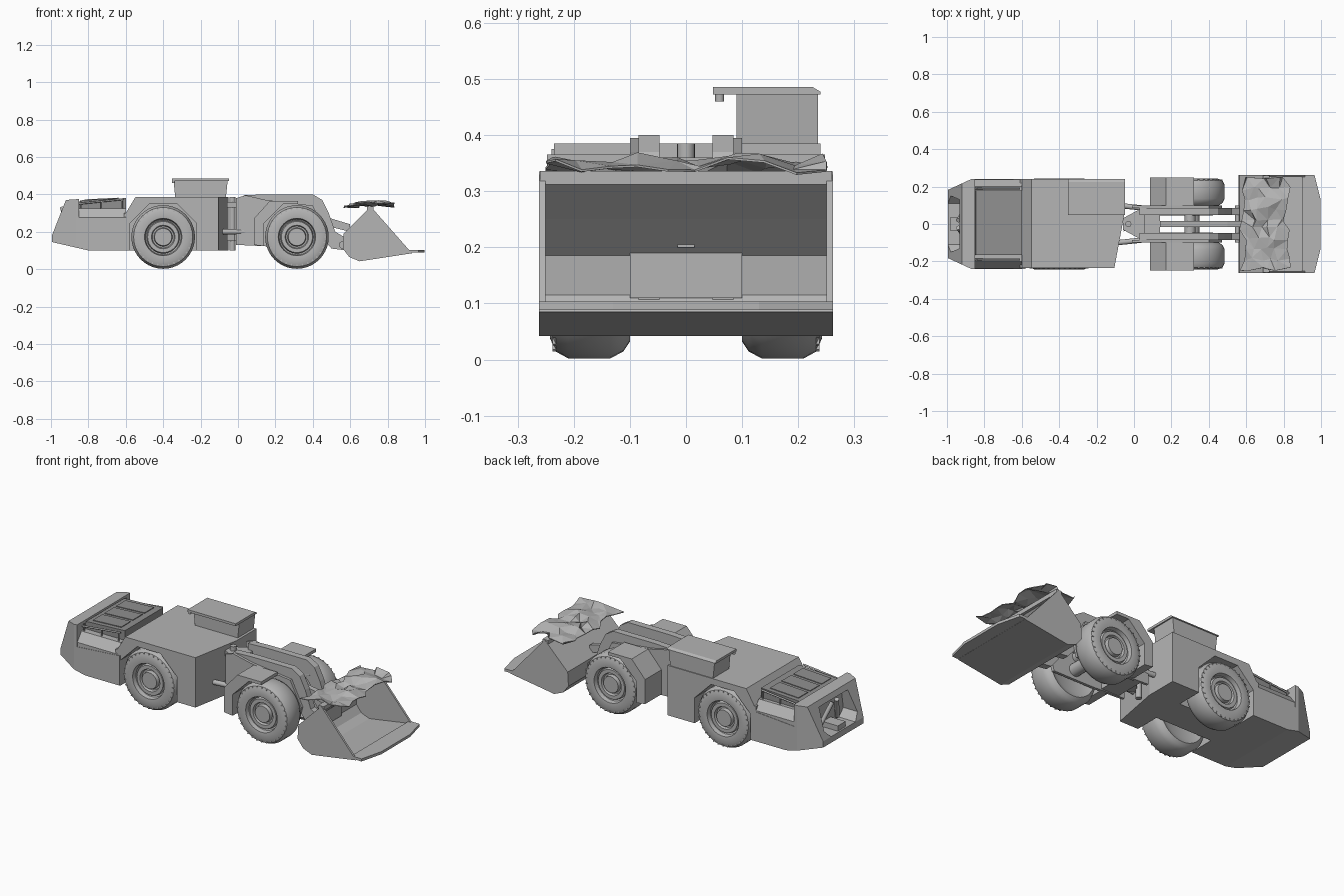
import bpy, bmesh, math, random
from mathutils import Vector, Matrix

random.seed(4)
cube = bpy.data.objects.get("Cube")
if cube:
    bpy.data.objects.remove(cube, do_unlink=True)


def material(name, v):
    m = bpy.data.materials.new(name)
    m.use_nodes = True
    m.diffuse_color = (v, v, v, 1)
    m.node_tree.nodes["Principled BSDF"].inputs["Base Color"].default_value = (v, v, v, 1)
    return m


GREY = material("light grey", 0.46)
DARK = material("dark grey", 0.28)


def finish(name, bm, mat=GREY, smooth=None):
    bmesh.ops.recalc_face_normals(bm, faces=bm.faces)
    me = bpy.data.meshes.new(name)
    bm.to_mesh(me)
    bm.free()
    me.materials.append(mat)
    ob = bpy.data.objects.new(name, me)
    bpy.context.collection.objects.link(ob)
    if smooth:
        bpy.ops.object.select_all(action='DESELECT')
        ob.select_set(True)
        bpy.context.view_layer.objects.active = ob
        bpy.ops.object.shade_smooth_by_angle(angle=math.radians(smooth))
    return ob


def prism(name, pts, a, b, axis='y', mat=GREY):
    """Extrude an outline from a to b; the outline lies in the other two axes."""
    place = {'x': lambda p, t: (t, p[0], p[1]),
             'y': lambda p, t: (p[0], t, p[1]),
             'z': lambda p, t: (p[0], p[1], t)}[axis]
    bm = bmesh.new()
    lo = [bm.verts.new(place(p, a)) for p in pts]
    hi = [bm.verts.new(place(p, b)) for p in pts]
    bm.faces.new(lo)
    bm.faces.new(hi)
    for i in range(len(pts)):
        j = (i + 1) % len(pts)
        bm.faces.new((lo[i], lo[j], hi[j], hi[i]))
    return finish(name, bm, mat)


def box(name, x0, x1, y0, y1, z0, z1, mat=GREY):
    return prism(name, [(x0, z0), (x1, z0), (x1, z1), (x0, z1)], y0, y1, 'y', mat)


def rod(name, a, b, r, mat=GREY):
    a, b = Vector(a), Vector(b)
    bm = bmesh.new()
    rot = (b - a).to_track_quat('Z', 'Y').to_matrix().to_4x4()
    bmesh.ops.create_cone(bm, cap_ends=True, segments=16, radius1=r, radius2=r,
                          depth=(b - a).length, matrix=Matrix.Translation((a + b) / 2) @ rot)
    return finish(name, bm, mat, 40)


def cut(ob, tool, op='DIFFERENCE'):
    mod = ob.modifiers.new("cut", 'BOOLEAN')
    mod.operation, mod.object, mod.solver = op, tool, 'EXACT'
    bpy.context.view_layer.objects.active = ob
    bpy.ops.object.modifier_apply(modifier=mod.name)
    bpy.data.objects.remove(tool, do_unlink=True)


def octagon(cx, cz, r):
    angles = [math.pi / 8 + i * math.pi / 4 for i in range(8)]
    return [(cx + r * math.cos(t), cz + r * math.sin(t)) for t in angles]


def wheel(name, x, side):
    # Lathe profile as (radius, distance out from the inner face)
    profile = [(0, .02), (.1, .02), (.14, 0), (.158, .012), (.17, .035), (.17, .11),
               (.158, .132), (.135, .142), (.1, .138), (.095, .115), (.088, .11),
               (.083, .125), (.063, .125), (.058, .11), (.05, .11), (.046, .13), (0, .13)]
    bm = bmesh.new()
    vs = [bm.verts.new((r, side * (.1 + w), 0)) for r, w in profile]
    es = [bm.edges.new(p) for p in zip(vs, vs[1:])]
    bmesh.ops.spin(bm, geom=vs + es, axis=(0, 1, 0), cent=(0, 0, 0),
                   angle=2 * math.pi, steps=40, use_duplicate=False)
    bmesh.ops.remove_doubles(bm, verts=bm.verts, dist=1e-5)
    # Tread lugs round the shoulder
    for i in range(32):
        m = (Matrix.Rotation(i * math.pi / 16, 4, 'Y')
             @ Matrix.Translation((.152, side * .234, 0)) @ Matrix.Diagonal((.012, .008, .007, 1)))
        bmesh.ops.create_cube(bm, size=1, matrix=m)
    bmesh.ops.translate(bm, verts=bm.verts, vec=(x, 0, .172))
    finish(name, bm, GREY, 35)


# Wheels and axles
for label, x in (("rear", -.4), ("front", .315)):
    for side, s in (("left", 1), ("right", -1)):
        wheel(f"{label}_{side}_wheel", x, s)
    rod(f"{label}_axle", (x, -.12, .172), (x, .12, .172), .035)

# Main body with a slanted front wall and wheel arches
body = prism("main_body", [(-.61, -.235), (-.105, -.235), (-.05, .06), (-.05, .24), (-.61, .24)],
             .1, .385, 'z')
cut(body, prism("top_corner_cutter", [(-.65, .3), (-.6, .3), (-.54, .4), (-.65, .4)], -.3, .3))
for s in (-1, 1):
    cut(body, prism("arch_cutter", octagon(-.4, .172, .192), s * .09, s * .3))

# Rear hull with tapered corners and an open tail guard
hull = prism("rear_hull", [(-.995, .145), (-.8, .1), (-.58, .1), (-.58, .27), (-.85, .25),
                           (-.85, .375), (-.92, .37), (-.995, .18)], -.24, .24)
cut(hull, prism("plan_trim", [(-1, -.18), (-.87, -.24), (-.5, -.24), (-.5, .24), (-.87, .24),
                              (-1, .18)], 0, .5, 'z'), 'INTERSECT')
cut(hull, prism("tail_opening", [(-.15, .22), (-.11, .18), (.11, .18), (.15, .22), (.13, .34),
                                 (-.13, .34)], -1.1, -.89, 'x'))
for s in (-1, 1):
    cut(hull, prism("rear_arch_cutter", octagon(-.4, .172, .192), s * .09, s * .3))
box("tow_hitch", -.985, -.88, -.035, .035, .16, .21)
for s in (-1, 1):
    rod("tail_strut", (-.9, s * .08, .2), (-.94, s * .02, .33), .012)

# Engine deck and hood panels
prism("engine_deck", [(-.238, .24), (.238, .24), (.238, .275), (.2, .325), (-.2, .325), (-.238, .275)],
      -.86, -.6, 'x')
prism("engine_hood", [(-.86, .31), (-.6, .31), (-.6, .38), (-.845, .368)], -.165, .18, 'y', DARK)
for i in range(3):
    y = -.14 + i * .105
    prism("hood_panel", [(-.82, .366), (-.64, .375), (-.64, .382), (-.82, .373)], y, y + .085, 'y', DARK)
for s in (-1, 1):
    rod("hood_rail", (-.85, s * .19, .35), (-.61, s * .19, .375), .005)
    for x in (-.84, -.73, -.62):
        rod("rail_post", (x, s * .19, .31), (x, s * .19, .365), .004)

# Canopy flaring up to an overhanging roof
prism("cab", [(-.335, .38), (-.065, .38), (-.055, .475), (-.345, .475)], .09, .235)
prism("cab_roof", [(.048, .472), (.24, .472), (.24, .477), (.225, .486), (.048, .486)], -.352, -.048, 'x')
rod("cab_lamp", (-.345, .06, .46), (-.345, .06, .475), .008)

# Articulation joint between the two frames
prism("hinge_block", [(-.06, -.04), (-.02, 0), (.06, .095), (.06, -.095), (-.02, -.03)], .15, .19, 'z')
prism("upper_hinge", [(-.06, -.03), (-.06, .03), (.06, .095), (.06, -.095)], .33, .36, 'z')
rod("hinge_pin", (-.03, 0, .1), (-.03, 0, .385), .016)
for s in (-1, 1):
    rod("steer_cylinder", (-.09, s * .1, .2), (.1, s * .08, .2), .014)

# Front frame side plates, fenders and lift arms
for label, s in (("left", 1), ("right", -1)):
    prism(f"{label}_frame_plate", [(-.01, .13), (.2, .12), (.45, .12), (.47, .2), (.4, .34), (.15, .37),
                                   (.04, .395), (-.01, .38)], s * .085, s * .1)
    fender = prism(f"{label}_fender", [(.085, .13), (.085, .27), (.17, .365), (.32, .365), (.32, .1)],
                   s * .1, s * .248)
    cut(fender, prism("fender_cutter", octagon(.315, .172, .19), s * .09, s * .3))
    prism(f"{label}_lift_arm", [(.03, .345), (.03, .395), (.14, .4), (.4, .4), (.45, .37), (.485, .3),
                                (.52, .2), (.58, .165), (.58, .1), (.5, .11), (.45, .17), (.42, .27),
                                (.37, .325), (.2, .34)], s * .047, s * .085)
    rod(f"{label}_lift_cylinder", (.12, s * .066, .19), (.42, s * .066, .32), .02)
rod("frame_cross_tube", (.3, -.1, .25), (.3, .1, .25), .03)
box("frame_rear_wall", .03, .14, -.09, .09, .13, .3)
prism("dump_link", [(.14, .3), (.14, .33), (.5, .27), (.6, .24), (.6, .2), (.48, .23)], -.015, .015)
rod("arm_pin", (.56, -.1, .13), (.56, .1, .13), .02)

# Bucket: shell bent along a profile, side plates and pointed lip
shell = [(.71, .335), (.635, .26), (.565, .19), (.56, .11), (.595, .065), (.65, .042), (.93, .085)]
inner = [(.92, .097), (.655, .055), (.605, .075), (.574, .115), (.58, .185), (.645, .25), (.72, .322)]
prism("bucket_shell", shell + inner, -.258, .258)
for s in (-1, 1):
    prism("bucket_side", shell, s * .25, s * .262)
prism("bucket_lip", [(.9, -.262), (.965, -.262), (.998, -.13), (.998, .13), (.965, .262), (.9, .262)],
      .088, .103, 'z')
box("bucket_wear_plate", .575, .585, -.1, .1, .11, .2)
box("bucket_top_rail", .69, .725, -.26, .26, .312, .336)

# Crumpled spill guard above the bucket
bm = bmesh.new()
bmesh.ops.create_grid(bm, x_segments=5, y_segments=9, size=1)
for v in bm.verts:
    gx, gy = v.co.x, v.co.y
    ridge = .03 * abs(math.sin(4.2 * gy)) * max(0, 1 - abs(gx - .3))
    v.co.x = .7 + gx * .12 + random.uniform(-.025, .02)
    v.co.y = gy * .24 + random.uniform(-.012, .012)
    v.co.z = .336 + ridge + random.uniform(-.006, .018)
bmesh.ops.triangulate(bm, faces=bm.faces)
guard = finish("spill_guard", bm)
guard.modifiers.new("thickness", 'SOLIDIFY').thickness = .004
